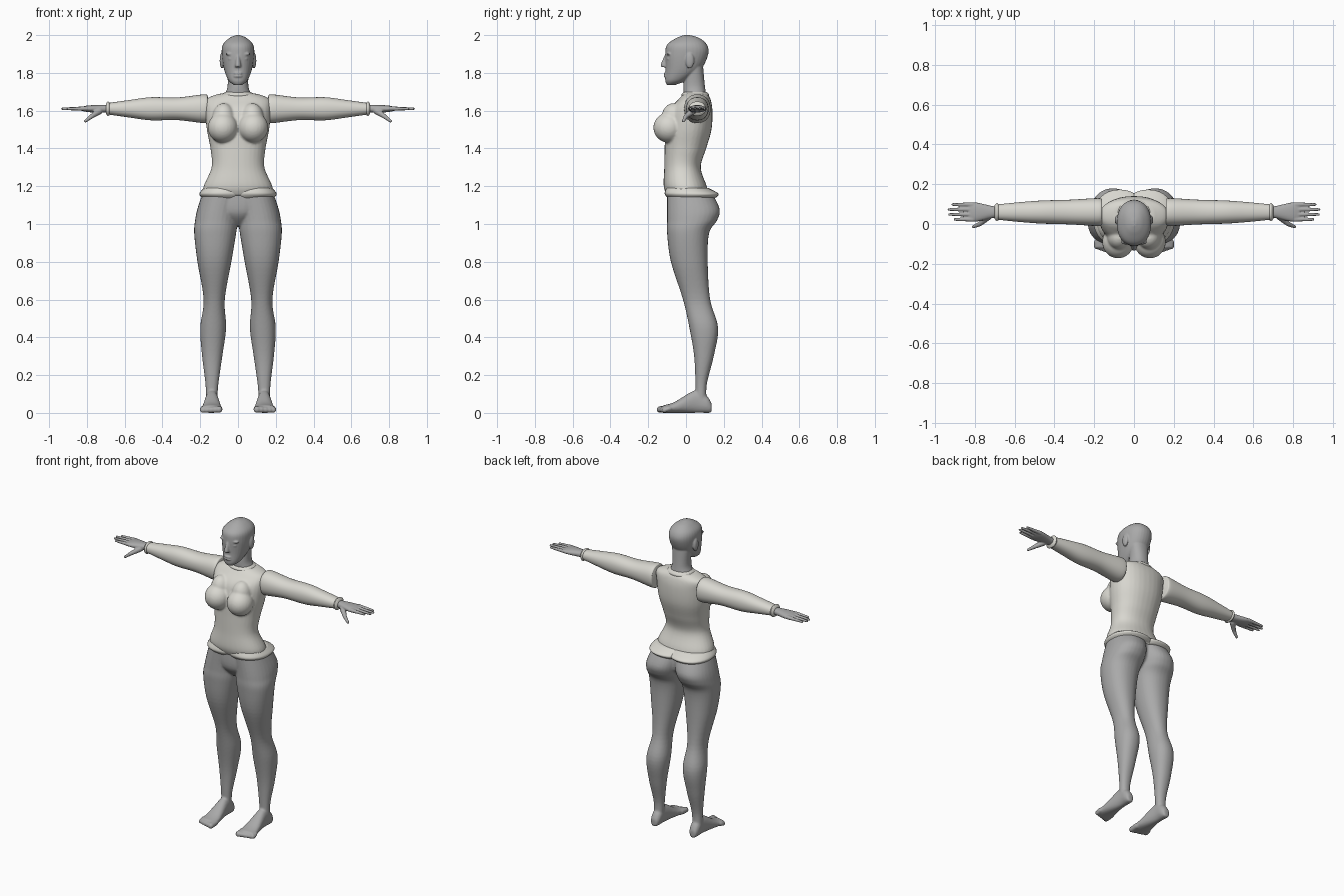
import bpy
import bmesh
import math
from mathutils import Matrix, Vector

default_cube = bpy.data.objects.get("Cube")
if default_cube:
    bpy.data.objects.remove(default_cube, do_unlink=True)


def material(name, red, green, blue):
    mat = bpy.data.materials.new(name)
    mat.use_nodes = True
    colour = (red, green, blue, 1)
    mat.diffuse_color = colour
    shader = next(node for node in mat.node_tree.nodes if node.type == "BSDF_PRINCIPLED")
    shader.inputs["Base Color"].default_value = colour
    return mat


body_grey = material("body grey", .4, .4, .4)
shirt_white = material("shirt off white", .69, .68, .63)


def spline(rows, steps):
    """Interpolate the rows smoothly, passing through each one."""
    result = []
    last = len(rows) - 1
    for index in range(last):
        before, start, end, after = (
            rows[min(max(index + offset, 0), last)] for offset in (-1, 0, 1, 2))
        for step in range(steps):
            t = step / steps
            result.append([
                b + t / 2 * (c - a + t * (2 * a - 5 * b + 4 * c - d + t * (3 * (b - c) + d - a)))
                for a, b, c, d in zip(before, start, end, after)])
    return result + [rows[-1]]


def rounded(angle_value, power):
    return math.copysign(abs(angle_value) ** (2 / power), angle_value)


def loft(bm, axis, rows, power=2.2, steps=6, sides=32):
    """Skin rounded sections; a row is (position, low, high, low, high)."""
    rings = []
    for position, low_a, high_a, low_b, high_b in spline(rows, steps):
        ring = []
        for index in range(sides):
            angle = math.tau * index / sides
            a = (low_a + high_a) / 2 + (high_a - low_a) / 2 * rounded(math.cos(angle), power)
            b = (low_b + high_b) / 2 + (high_b - low_b) / 2 * rounded(math.sin(angle), power)
            places = {"x": (position, a, b), "y": (a, position, b), "z": (a, b, position)}
            ring.append(bm.verts.new(places[axis]))
        rings.append(ring)
    for lower, upper in zip(rings, rings[1:]):
        for index in range(sides):
            following = (index + 1) % sides
            bm.faces.new((lower[index], lower[following], upper[following], upper[index]))
    bm.faces.new(rings[0])
    bm.faces.new(rings[-1])


def centred(rows):
    """Sections symmetric about the middle: (height, half width, front, back)."""
    return [(z, -half, half, front, back) for z, half, front, back in rows]


def along_arm(rows):
    """Sections around the arm's axis: (distance out, half depth, half height)."""
    y, z = .06, 1.61
    return [(x, y - depth, y + depth, z - height, z + height) for x, depth, height in rows]


def ball(bm, centre, size):
    matrix = Matrix.Translation(centre) @ Matrix.Diagonal((*size, 1))
    bmesh.ops.create_uvsphere(bm, u_segments=24, v_segments=16, radius=1, matrix=matrix)


def digit(bm, start, end, thick, thin):
    """Tapered finger or toe with round ends."""
    start, end = Vector(start), Vector(end)
    direction = end - start
    turn = direction.to_track_quat("Z", "Y").to_matrix().to_4x4()
    middle = Matrix.Translation((start + end) / 2)
    bmesh.ops.create_cone(bm, cap_ends=True, segments=16, radius1=thick, radius2=thin,
                          depth=direction.length, matrix=middle @ turn)
    for centre, radius in ((start, thick), (end, thin)):
        ball(bm, centre, (radius, radius, radius))


def mirror_copy(bm):
    """Repeat everything built so far on the other side."""
    geometry = bm.verts[:] + bm.edges[:] + bm.faces[:]
    for item in bmesh.ops.duplicate(bm, geom=geometry)["geom"]:
        if isinstance(item, bmesh.types.BMVert):
            item.co.x = -item.co.x


def finish(bm, name, mat, voxel=None):
    """Make the object; a voxel size blends its pieces into one skin."""
    bmesh.ops.recalc_face_normals(bm, faces=bm.faces[:])
    mesh = bpy.data.meshes.new(name)
    bm.to_mesh(mesh)
    bm.free()
    mesh.materials.append(mat)
    for polygon in mesh.polygons:
        polygon.use_smooth = True
    obj = bpy.data.objects.new(name, mesh)
    bpy.context.collection.objects.link(obj)
    if voxel:
        blend = obj.modifiers.new("Blend", "REMESH")
        blend.mode = "VOXEL"
        blend.voxel_size = voxel
        blend.use_smooth_shade = True
        relax = obj.modifiers.new("Relax", "SMOOTH")
        relax.factor = .5
        relax.iterations = 3


# Head: brows, eyes and ears on both sides, then skull, neck, nose and lips
bm = bmesh.new()
ball(bm, (.04, -.09, 1.9), (.026, .014, .008))
ball(bm, (.036, -.092, 1.874), (.016, .01, .006))
ball(bm, (.085, .02, 1.865), (.012, .023, .042))
mirror_copy(bm)
loft(bm, "z", centred([
    (1.735, .02, -.1, -.06), (1.76, .05, -.11, 0), (1.82, .074, -.108, .08),
    (1.9, .086, -.11, .118), (1.95, .08, -.1, .11), (1.985, .045, -.05, .07),
    (2, .01, -.01, .02)]))
loft(bm, "z", centred([
    (1.67, .08, -.01, .11), (1.73, .055, -.014, .1), (1.84, .06, 0, .09)]))
loft(bm, "z", centred([
    (1.9, .008, -.11, -.08), (1.84, .016, -.135, -.08), (1.83, .012, -.12, -.08)]))
for lip_height in (1.782, 1.797):
    ball(bm, (0, -.106, lip_height), (.024, .012, .007))
finish(bm, "head", body_grey, .0045)

# Shirt body: bust on both sides, then the trunk
bm = bmesh.new()
ball(bm, (.08, -.09, 1.51), (.08, .083, .08))
ball(bm, (.076, -.065, 1.56), (.06, .065, .08))
mirror_copy(bm)
loft(bm, "z", centred([
    (1.15, .18, -.1, .12), (1.2, .182, -.118, .11), (1.3, .14, -.115, .078),
    (1.4, .146, -.113, .107), (1.5, .165, -.11, .135), (1.6, .174, -.09, .14),
    (1.66, .168, -.04, .13), (1.69, .1, -.012, .112)]))
finish(bm, "shirt_body", shirt_white, .007)

# Rolled hem in two lobes over the hips
bm = bmesh.new()
loft(bm, "z", [(z, -.06, side, -front, back) for z, side, front, back in (
    (1.138, .19, .097, .156), (1.16, .205, .113, .172), (1.19, .182, .105, .12))])
mirror_copy(bm)
finish(bm, "shirt_hem", shirt_white)

# Collar
bm = bmesh.new()
loft(bm, "z", centred([
    (1.67, .08, -.02, .12), (1.685, .086, -.024, .122), (1.7, .066, -.01, .11)]))
finish(bm, "collar", shirt_white)

# Sleeves and cuffs
bm = bmesh.new()
loft(bm, "x", along_arm([
    (.16, .06, .065), (.18, .07, .076), (.32, .062, .06), (.46, .058, .061),
    (.57, .05, .047), (.69, .038, .03)]))
loft(bm, "x", along_arm([(.68, .04, .034), (.69, .045, .038), (.7, .035, .025)]))
mirror_copy(bm)
finish(bm, "sleeves", shirt_white)

# Hands: palm, four fingers and a bent thumb
bm = bmesh.new()
loft(bm, "x", along_arm([
    (.66, .028, .02), (.71, .03, .021), (.79, .048, .018), (.83, .046, .01)]))
for index, tip in enumerate((.9, .927, .93, .91)):
    y = .023 + .025 * index
    digit(bm, (.81, y, 1.611), (tip, y, 1.61), .012, .007)
knuckle = (.775, 0, 1.57)
digit(bm, (.735, .035, 1.597), knuckle, .018, .012)
digit(bm, knuckle, (.808, -.014, 1.545), .012, .008)
mirror_copy(bm)
finish(bm, "hands", body_grey, .004)

# Legs and feet on both sides, then the pelvis between them
bm = bmesh.new()
loft(bm, "z", [
    (1.17, -.03, .185, -.1, .135), (1.08, -.01, .215, -.1, .178), (1.02, 0, .227, -.1, .165),
    (.95, .01, .232, -.1, .122), (.8, .035, .215, -.08, .115), (.6, .07, .182, -.016, .128),
    (.45, .063, .2, .018, .17), (.3, .083, .19, .043, .147), (.15, .104, .172, .05, .11),
    (.05, .11, .17, .05, .11)])
loft(bm, "y", [(y, inner, outer, 0, top) for y, inner, outer, top in (
    (.136, .12, .16, .05), (.11, .108, .17, .09), (.05, .105, .172, .12),
    (-.06, .088, .19, .058), (-.12, .083, .2, .04))])
for toe in range(5):
    radius = .018 - .001 * toe
    x = .1 + .022 * toe
    digit(bm, (x, -.09, .022), (x, -.138 + .006 * toe, radius), radius, radius)
mirror_copy(bm)
loft(bm, "z", centred([
    (1.17, .17, -.097, .12), (1.06, .14, -.095, .12), (.99, .015, -.04, .05)]))
finish(bm, "legs", body_grey, .0065)
